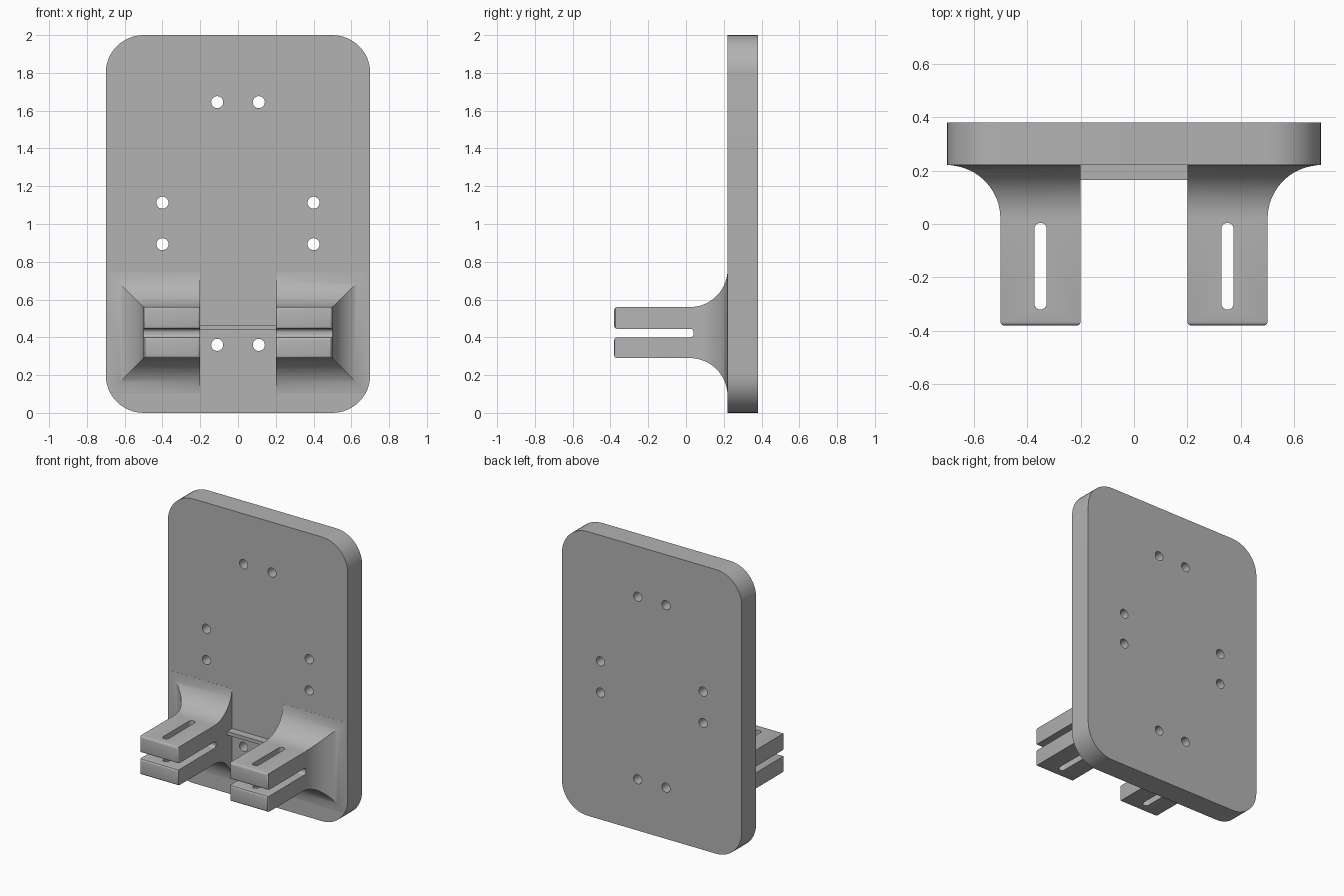
import bpy, bmesh
from math import sin, cos, pi

if "Cube" in bpy.data.objects:
    bpy.data.objects.remove(bpy.data.objects["Cube"], do_unlink=True)

grey = bpy.data.materials.new("plain grey")
grey.use_nodes = True
COLOR = (0.45, 0.45, 0.45, 1)
grey.diffuse_color = COLOR
grey.node_tree.nodes["Principled BSDF"].inputs["Base Color"].default_value = COLOR


def rounded(u, v, w, h, r, n=12):
    """Outline of a rounded rectangle centred on (u, v)."""
    pts = []
    for k, (su, sv) in enumerate(((1, 1), (-1, 1), (-1, -1), (1, -1))):
        for i in range(n + 1):
            a = (k + i / n) * pi / 2
            p = (u + su * (w / 2 - r) + r * cos(a), v + sv * (h / 2 - r) + r * sin(a))
            if all(abs(p[0] - q[0]) + abs(p[1] - q[1]) > 1e-5 for q in pts):
                pts.append(p)
    return pts


def loft(name, rings):
    """Closed solid skinned through rings of equal point count."""
    bm = bmesh.new()
    rows = [[bm.verts.new(p) for p in ring] for ring in rings]
    for a, b in zip(rows, rows[1:]):
        for i in range(len(a)):
            j = (i + 1) % len(a)
            bm.faces.new((a[i], a[j], b[j], b[i]))
    bm.faces.new(rows[0])
    bm.faces.new(rows[-1])
    bmesh.ops.recalc_face_normals(bm, faces=bm.faces)
    mesh = bpy.data.meshes.new(name)
    bm.to_mesh(mesh)
    bm.free()
    mesh.materials.append(grey)
    obj = bpy.data.objects.new(name, mesh)
    bpy.context.collection.objects.link(obj)
    return obj


def prism(name, pts, axis, start, end):
    place = {"X": lambda t, u, v: (t, u, v),
             "Y": lambda t, u, v: (u, t, v),
             "Z": lambda t, u, v: (u, v, t)}[axis]
    return loft(name, [[place(t, u, v) for u, v in pts] for t in (start, end)])


def activate(obj):
    bpy.ops.object.select_all(action="DESELECT")
    obj.select_set(True)
    bpy.context.view_layer.objects.active = obj


def boolean(obj, cutter, operation="DIFFERENCE"):
    cutter.hide_render = True
    mod = obj.modifiers.new("cut", "BOOLEAN")
    mod.operation, mod.object, mod.solver = operation, cutter, "EXACT"
    activate(obj)
    bpy.ops.object.modifier_apply(modifier=mod.name)
    bpy.data.objects.remove(cutter, do_unlink=True)


def smooth(obj):
    activate(obj)
    bpy.ops.object.shade_smooth_by_angle(angle=pi / 6)


# Back plate with paired screw holes
FRONT, BACK, TIP = 0.22, 0.38, -0.38
outline = rounded(0, 1, 1.4, 2, 0.2)
plate = prism("back_plate", outline, "Y", FRONT, BACK)
for x, z in ((0.11, 1.645), (0.4, 1.113), (0.4, 0.893), (0.11, 0.36)):
    for side in (-1, 1):
        hole = rounded(side * x, z, 0.064, 0.064, 0.032, 6)
        boolean(plate, prism("hole_cutter", hole, "Y", 0, 1))
smooth(plate)

# Forked arms, flared into the plate on three sides
R = 0.2
STEPS = 16
flare = [(TIP, 0)]
for i in range(STEPS + 1):
    a = i / STEPS * pi * 0.475
    flare.append((FRONT - R + R * sin(a), R - R * cos(a)))
flare.append((FRONT + 0.005, flare[-1][1]))

for side, label in ((1, "left"), (-1, "right")):
    rings = [[(side * x, y, z) for x, z in ((0.2, 0.29 - f), (0.5 + f, 0.29 - f),
                                            (0.5 + f, 0.56 + f), (0.2, 0.56 + f))]
             for y, f in flare]
    arm = loft(label + "_forked_arm", rings)
    boolean(arm, prism("clip", outline, "Y", -1, 0.3), "INTERSECT")
    # Horizontal gap between the prongs, then the vertical bolt slot
    gap = rounded(-0.23, 0.4225, 0.54, 0.045, 0.018, 6)
    boolean(arm, prism("gap_cutter", gap, "X", -1, 1))
    slot = rounded(side * 0.35, -0.158, 0.045, 0.325, 0.0225, 6)
    boolean(arm, prism("slot_cutter", slot, "Z", 0, 1))
    # Softened prong tips
    bm = bmesh.new()
    bm.from_mesh(arm.data)
    tips = [e for e in bm.edges if all(v.co.y < TIP + 0.001 for v in e.verts)
            and len(e.link_faces) == 2 and e.calc_face_angle() > 1]
    bmesh.ops.bevel(bm, geom=tips, offset=0.014, segments=3, profile=0.5, affect="EDGES")
    bm.to_mesh(arm.data)
    bm.free()
    smooth(arm)

# Narrow ledge between the arms
prism("cross_ledge", [(-0.2, 0.44), (0.2, 0.44), (0.2, 0.465), (-0.2, 0.465)],
      "Y", 0.165, FRONT + 0.005)
